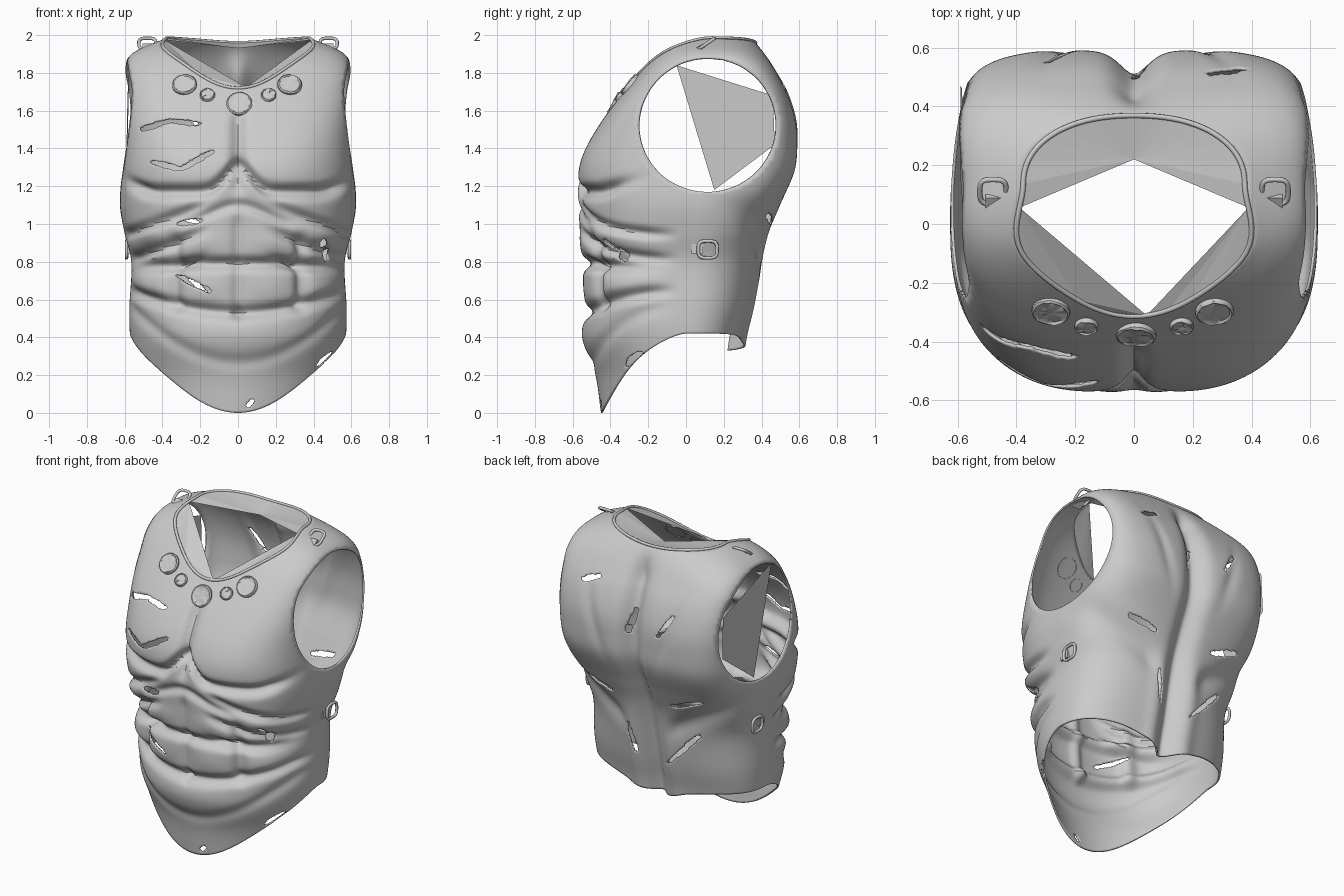
import bpy, bmesh, math, random
from mathutils import Vector, Matrix

random.seed(4)
if "Cube" in bpy.data.objects:
    bpy.data.objects.remove(bpy.data.objects["Cube"])

metal = bpy.data.materials.new("grey metal")
metal.use_nodes = True
metal.diffuse_color = (0.6, 0.6, 0.6, 1)
metal.node_tree.nodes["Principled BSDF"].inputs["Base Color"].default_value = (0.6, 0.6, 0.6, 1)

# Torso sections: height, half width, front depth, back depth, centre y, front and back squareness
SECTIONS = [
    (0.0, .47, .45, .28, 0, 2, 2.2), (0.2, .53, .48, .29, 0, 2, 2.3),
    (0.4, .57, .55, .315, 0, 2.1, 2.4), (0.55, .575, .535, .35, 0, 2.3, 2.5),
    (0.8, .565, .55, .40, 0, 2.4, 2.5), (0.95, .6, .56, .44, 0, 2.5, 2.7),
    (1.1, .625, .57, .50, 0, 2.6, 3.3), (1.28, .615, .56, .575, 0, 2.8, 4.5),
    (1.42, .61, .515, .585, .02, 3, 5.2), (1.56, .61, .435, .575, .04, 3.3, 5.5),
    (1.7, .61, .33, .535, .06, 3.5, 5.5), (1.82, .605, .23, .47, .09, 3.4, 5),
    (1.91, .55, .15, .41, .12, 2.8, 3.3), (2.0, .34, .07, .335, .14, 2.2, 2)]


def section(z):
    """Smoothly interpolate the torso section at a height."""
    k = 0
    while k < len(SECTIONS) - 2 and z > SECTIONS[k + 1][0]:
        k += 1
    a, b = SECTIONS[k], SECTIONS[k + 1]
    p, q = SECTIONS[max(k - 1, 0)], SECTIONS[min(k + 2, len(SECTIONS) - 1)]
    h = b[0] - a[0]
    t = (z - a[0]) / h
    out = []
    for i in range(1, 7):
        m0 = (b[i] - p[i]) / (b[0] - p[0]) * h
        m1 = (q[i] - a[i]) / (q[0] - a[0]) * h
        out.append(a[i] * (1 + 2 * t) * (1 - t) ** 2 + m0 * t * (1 - t) ** 2
                   + b[i] * t * t * (3 - 2 * t) + m1 * t * t * (t - 1))
    return out


def bell(d, w):
    return math.exp(-(d / w) ** 2)


def step(lo, hi, v):
    t = min(max((v - lo) / (hi - lo), 0), 1)
    return t * t * (3 - 2 * t)


def front_relief(x, z):
    a = abs(x)
    d = .018 * bell(a - .27, .22) * bell(z - 1.32, .16)                              # chest
    d -= .05 * bell(z - 1.17 - .14 * bell(a, .1) - 2 * max(0, a - .42) ** 2, .035) * step(.62, .5, a)
    d -= .04 * bell(a, .035) * step(1.12, 1.25, z) * step(1.68, 1.5, z)
    outer = step(.12, .28, a)
    for k in range(3):                                                              # ribs
        d -= .034 * outer * bell(z - (1.17 - .14 * k - .38 * a), .03) * step(.72, .8, z)
    d -= .025 * bell(z - 1.0 - .1 * bell(a, .2), .03) * step(.4, .25, a)            # abdomen rows
    d -= .045 * bell(z - .79 + .06 * a * a, .032) * step(.62, .4, a)
    d -= .04 * bell(z - .53 - .35 * a * a, .035)
    d -= .02 * bell(a, .03) * step(.48, .56, z) * step(1.1, .98, z)
    d -= .035 * bell(a - .34, .035) * step(.5, .6, z) * step(1.0, .85, z)
    d += .012 * bell(a - .17, .11) * (bell(z - .9, .07) + bell(z - .66, .08))
    d += .02 * bell(a - .46, .09) * (bell(z - .67, .07) + bell(z - .95, .06))
    d -= .013 * bell(z - .27 - .9 * a * a, .04)                                     # lower belly
    d -= .025 * bell(math.hypot(x, z - .52), .03)
    return d


def back_relief(x, z):
    a = abs(x)
    d = -.075 * bell(a, .07) * step(1.96, 1.75, z)                                  # spine
    d += .015 * bell(a - .12, .06) * step(1.0, .7, z)
    d -= .025 * bell(z - .72 - .6 * a, .07) * step(.1, .25, a)                      # flank
    d += .01 * bell(a - .25, .15) * bell(z - 1.5, .18)                              # shoulder blade
    d -= .015 * bell(a - .2 - .3 * (z - 1.3), .04) * bell(z - 1.5, .2)
    return d


def surface(th, z):
    w, f, b, cy, nf, nb = section(z)
    c, s = math.cos(th), math.sin(th)
    depth, n = (f + cy, nf) if s < 0 else (b - cy, nb)
    r = ((abs(c) / w) ** n + (abs(s) / depth) ** n) ** (-1 / n)
    if s < 0:
        r += front_relief(r * c, z) * step(.02, .4, -s)
    else:
        r += back_relief(r * c, z) * step(.1, .6, s)
    return Vector((r * c, cy + r * s, z))


def side_x(y, z):
    """Half width of the torso at a depth and height."""
    lo, hi = -math.pi / 2, math.pi / 2
    for _ in range(24):
        mid = (lo + hi) / 2
        lo, hi = (mid, hi) if surface(mid, z).y < y else (lo, mid)
    return surface(lo, z).x


def hem(th):
    s = math.sin(th)
    return .42 * (1 - (-s) ** 1.5) if s < 0 else .42 - .09 * s ** 4


def neck(th):
    s = math.sin(th)
    return 1.985 - .265 * (-s) ** 2 if s < 0 else 1.985 - .025 * s * s


def new_object(name, bm, smooth=True):
    mesh = bpy.data.meshes.new(name)
    bm.to_mesh(mesh)
    bm.free()
    mesh.materials.append(metal)
    ob = bpy.data.objects.new(name, mesh)
    bpy.context.collection.objects.link(ob)
    if smooth:
        bpy.ops.object.select_all(action='DESELECT')
        ob.select_set(True)
        bpy.context.view_layer.objects.active = ob
        bpy.ops.object.shade_smooth_by_angle(angle=math.radians(40))
    return ob


# Breastplate shell
COLS, ROWS = 220, 140
bm = bmesh.new()
grid = []
for j in range(ROWS + 1):
    t = j / ROWS
    ring = []
    for i in range(COLS):
        th = math.tau * i / COLS
        ring.append(bm.verts.new(surface(th, hem(th) + (neck(th) - hem(th)) * t)))
    grid.append(ring)
for j in range(ROWS):
    for i in range(COLS):
        k = (i + 1) % COLS
        bm.faces.new((grid[j][i], grid[j][k], grid[j + 1][k], grid[j + 1][i]))
rim_points = [v.co.copy() for v in grid[-1]]

# Arm openings, with their edges drawn onto a clean oval
HOLE_Y, HOLE_Z, HOLE_A, HOLE_B = .115, 1.525, .365, .355


def oval(co):
    return math.hypot((co.y - HOLE_Y) / HOLE_A, (co.z - HOLE_Z) / HOLE_B)


bmesh.ops.delete(bm, geom=[v for v in bm.verts if abs(v.co.x) > .3 and oval(v.co) < 1], context='VERTS')
for v in bm.verts:
    if v.is_boundary and abs(v.co.x) > .3 and oval(v.co) < 1.2 and 1.1 < v.co.z < 1.92:
        r = oval(v.co)
        v.co.y = HOLE_Y + (v.co.y - HOLE_Y) / r
        v.co.z = HOLE_Z + (v.co.z - HOLE_Z) / r
        v.co.x = math.copysign(side_x(v.co.y, v.co.z), v.co.x)

# Battle cracks: side (-1 front, 1 back), start x z, end x z
CRACKS = [(-1, -.52, 1.5, -.36, 1.55), (-1, -.36, 1.55, -.2, 1.53), (-1, -.46, 1.33, -.3, 1.29),
          (-1, -.3, 1.29, -.13, 1.39), (-1, -.32, 1.0, -.19, 1.02), (-1, -.33, .73, -.14, .64),
          (-1, .45, .92, .47, .8), (-1, .05, .03, .08, .07), (-1, .42, .25, .5, .32),
          (1, .25, 1.75, .38, 1.7), (1, 0, 1.6, .04, 1.45), (1, -.2, 1.0, -.42, 1.08),
          (1, -.12, .58, -.35, .82), (1, .2, 1.0, .4, 1.05), (1, .1, .6, .14, .8), (1, -.3, 1.65, -.2, 1.5)]


def in_crack(co):
    for side, x0, z0, x1, z1 in CRACKS:
        if co.y * side > .2:
            a, d = Vector((x0, z0)), Vector((x1 - x0, z1 - z0))
            p = Vector((co.x, co.z)) - a
            t = p.dot(d) / d.length_squared
            if 0 < t < 1 and (p - d * t).length < .011 * (.5 + 2 * t * (1 - t)):
                return True
    return False


bmesh.ops.triangulate(bm, faces=bm.faces[:])
cracked = [f for f in bm.faces if in_crack(f.calc_center_median())]
edge_verts = {v for f in cracked for v in f.verts}
bmesh.ops.delete(bm, geom=cracked, context='FACES')
edge_verts = [v for v in edge_verts if v.is_valid]
for _ in range(2):
    bmesh.ops.smooth_vert(bm, verts=edge_verts, factor=.4, use_axis_x=True, use_axis_y=True, use_axis_z=True)
shell = new_object("breastplate", bm)
solid = shell.modifiers.new("thickness", 'SOLIDIFY')
solid.thickness = .01
solid.offset = -1


# Rolled edge around the neck
def tube(name, points, radius):
    curve = bpy.data.curves.new(name, 'CURVE')
    curve.dimensions = '3D'
    curve.bevel_depth = radius
    curve.bevel_resolution = 2
    spline = curve.splines.new('POLY')
    spline.points.add(len(points) - 1)
    for p, co in zip(spline.points, points):
        p.co = (*co, 1)
    spline.use_cyclic_u = True
    curve.materials.append(metal)
    ob = bpy.data.objects.new(name, curve)
    bpy.context.collection.objects.link(ob)


tube("neck_rim", rim_points[::2], .009)


# Flat lining pieces across the neck and one arm opening
def sheet(name, polygons):
    b = bmesh.new()
    for poly in polygons:
        b.faces.new([b.verts.new(p) for p in poly])
    bmesh.ops.triangulate(b, faces=b.faces[:])
    new_object(name, b, False)


def arc(lo, hi):
    return [rim_points[round(a / 360 * COLS) % COLS] for a in range(lo, hi + 1, 12)]


apex = Vector((0, .22, 1.93))
sheet("neck_lining", [arc(-168, -84), arc(-84, -12)]
      + [[*arc(lo, lo + 12), apex] for lo in range(-12, 192, 12)])
sheet("arm_lining", [[(-.575, -.05, 1.84), (-.59, .15, 1.18), (-.59, .47, 1.42), (-.585, .46, 1.68)]])


# Hammered discs below the neckline
def frame(th, z):
    p = surface(th, z)
    n = (surface(th + .05, z) - surface(th - .05, z)).cross(surface(th, z + .03) - surface(th, z - .03))
    rot = n.to_track_quat('Z', 'Y').to_matrix().to_4x4()
    return Matrix.Translation(p) @ rot


def angle_at(x, z):
    return min((math.radians(-180 + k) for k in range(181)), key=lambda t: abs(surface(t, z).x - x))


for name, x, z, r in [("centre", .01, 1.635, .068), ("inner_right", -.165, 1.68, .04),
                      ("inner_left", .165, 1.68, .04), ("outer_right", -.28, 1.735, .065),
                      ("outer_left", .275, 1.735, .065)]:
    b = bmesh.new()
    rings = []
    for rad, h in [(1, -.015), (1, .01), (.9, .016), (.8, .011), (.5, .013), (.25, .013)]:
        rings.append([b.verts.new((r * rad * math.cos(math.tau * i / 24), r * rad * math.sin(math.tau * i / 24),
                                   h + random.uniform(-.003, .003))) for i in range(24)])
    for lo, hi in zip(rings, rings[1:]):
        for i in range(24):
            b.faces.new((lo[i], lo[i - 23], hi[i - 23], hi[i]))
    b.faces.new(rings[-1])
    b.transform(frame(angle_at(x, z), z))
    new_object("disc_" + name, b)


# Strap rings with tabs on shoulders and flanks
def rounded_ring(half_w, half_h):
    pts = []
    for i in range(28):
        c, s = math.cos(math.tau * i / 28), math.sin(math.tau * i / 28)
        pts.append(Vector((math.copysign(abs(c) ** .6, c) * half_w, math.copysign(abs(s) ** .6, s) * half_h, 0)))
    return pts


for side, label in [(1, "left"), (-1, "right")]:
    for part, centre, tilt, tab_at in [
            ("shoulder", (.48, .11, 1.955), Matrix.Rotation(.6, 3, 'X'), (.48, .07, 1.93)),
            ("flank", (.59, .115, .865), Matrix.Rotation(math.pi / 2, 3, 'Y'), (.575, .06, .87))]:
        pts = [Vector(centre) + tilt @ p for p in rounded_ring(.045, .05)]
        tube(f"{part}_ring_{label}", [(p.x * side, p.y, p.z) for p in pts], .009)
        b = bmesh.new()
        bmesh.ops.create_cube(b, size=1)
        b.transform(Matrix.Translation((tab_at[0] * side, *tab_at[1:])) @ tilt.to_4x4()
                    @ Matrix.Diagonal((.05, .06, .02, 1)))
        new_object(f"{part}_tab_{label}", b, False)
